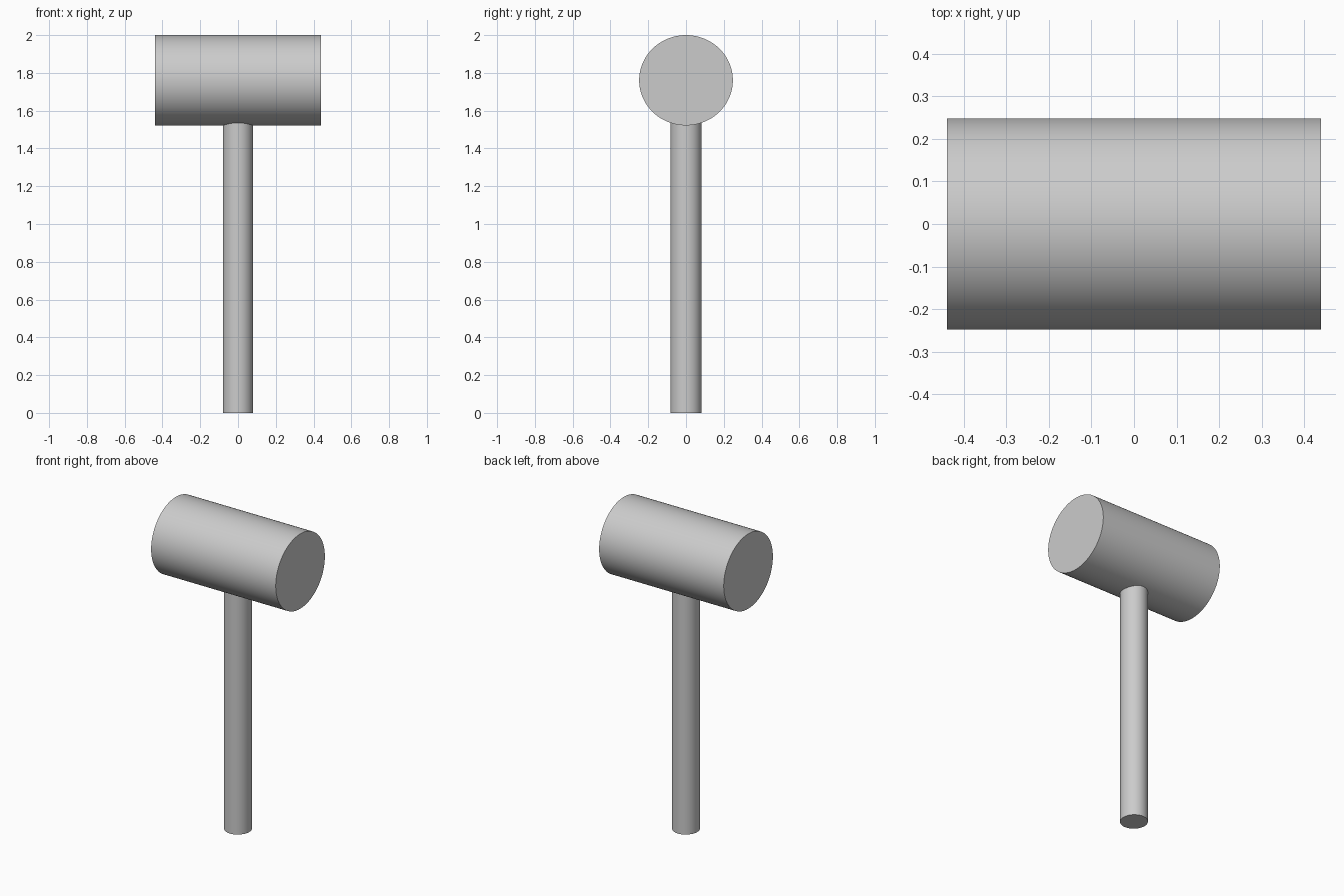
import bpy
from math import pi

if "Cube" in bpy.data.objects:
    bpy.data.objects.remove(bpy.data.objects["Cube"])


def cylinder(name, radii, length, centre, along_x=False):
    """Smooth-sided, slightly oval cylinder; radii are its two cross-section half-widths."""
    rotation = (0, pi / 2, 0) if along_x else (0, 0, 0)
    bpy.ops.mesh.primitive_cylinder_add(vertices=96, radius=1, depth=length,
                                        location=centre, rotation=rotation)
    obj = bpy.context.object
    obj.name = name
    obj.scale = (radii[0], radii[1], 1)
    bpy.ops.object.transform_apply(location=False, rotation=True, scale=True)
    bpy.ops.object.shade_smooth_by_angle(angle=pi / 6)
    return obj


# Mallet head lying along x, a touch wider than tall
cylinder("mallet_head", (0.239, 0.248), 0.88, (0, 0, 1.761), along_x=True)

# Upright handle, its top tucked just inside the head
handle_top = 1.56
cylinder("handle", (0.08, 0.082), handle_top, (0, 0, handle_top / 2))
